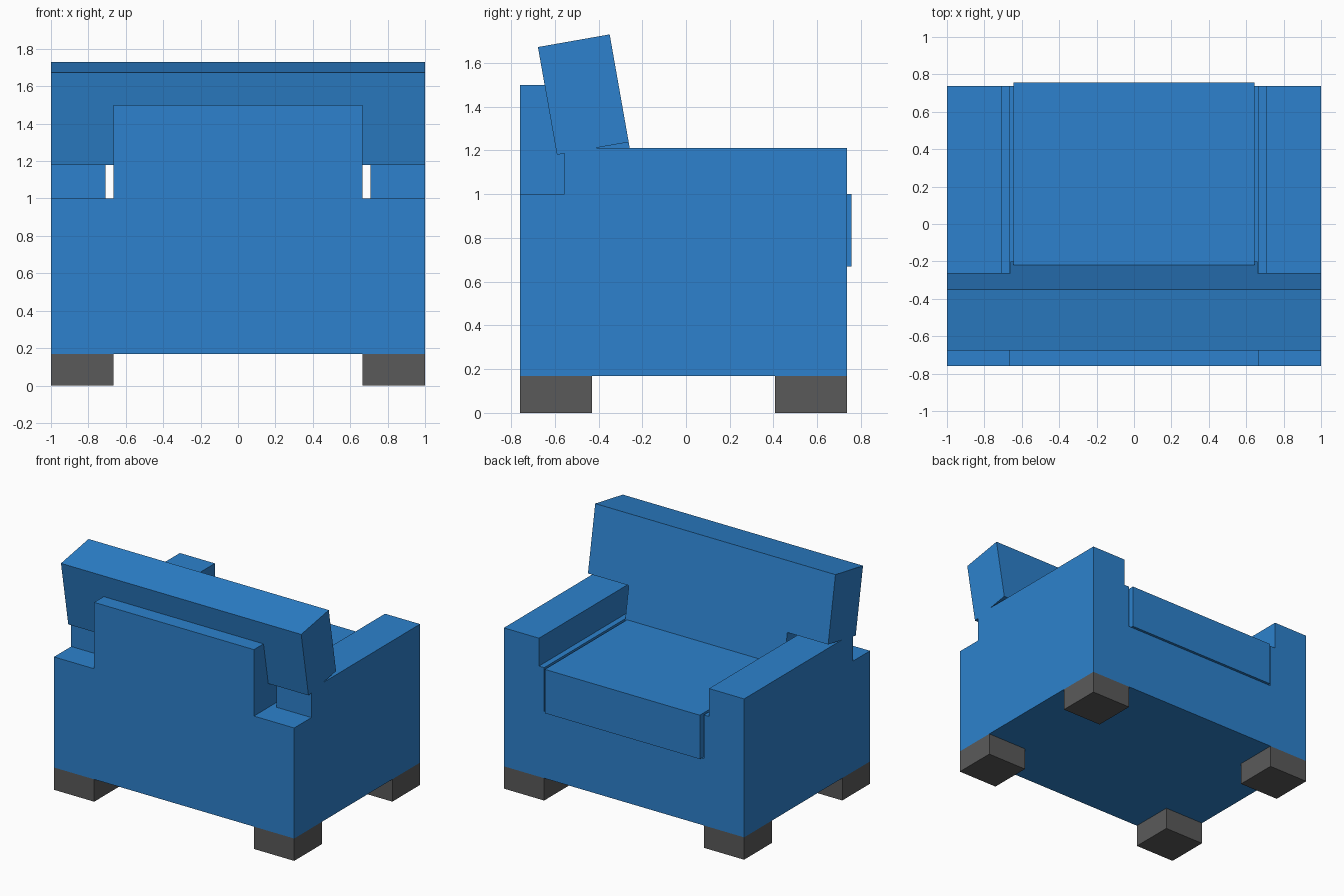
import bpy
import bmesh
from math import radians

if "Cube" in bpy.data.objects:
    bpy.data.objects.remove(bpy.data.objects["Cube"], do_unlink=True)


def material(name, colour):
    mat = bpy.data.materials.new(name)
    mat.use_nodes = True
    mat.diffuse_color = colour
    mat.node_tree.nodes["Principled BSDF"].inputs["Base Color"].default_value = colour
    return mat


blue = material("blue fabric", (0.026, 0.222, 0.61, 1))
grey = material("dark grey", (0.102, 0.102, 0.102, 1))


def extrude(name, half, y0, y1, mat):
    """Mirror a half outline (x, z) across x = 0 and extrude it from y0 to y1."""
    outline = half + [(-x, z) for x, z in reversed(half)]
    return prism(name, outline, y0, y1, mat)


def prism(name, outline, y0, y1, mat):
    bm = bmesh.new()
    face = bm.faces.new([bm.verts.new((x, y0, z)) for x, z in outline])
    moved = bmesh.ops.extrude_face_region(bm, geom=[face])["geom"]
    verts = [v for v in moved if isinstance(v, bmesh.types.BMVert)]
    bmesh.ops.translate(bm, verts=verts, vec=(0, y1 - y0, 0))
    bmesh.ops.recalc_face_normals(bm, faces=bm.faces[:])
    mesh = bpy.data.meshes.new(name)
    bm.to_mesh(mesh)
    bm.free()
    mesh.materials.append(mat)
    obj = bpy.data.objects.new(name, mesh)
    bpy.context.collection.objects.link(obj)
    return obj


def box(name, x0, x1, y0, y1, z0, z1, mat):
    return prism(name, [(x0, z0), (x1, z0), (x1, z1), (x0, z1)], y0, y1, mat)


BACK, FRONT = -0.76, 0.737
INNER, BOTTOM, SEAT, LEDGE = 0.665, 0.168, 0.67, 1.0

# U-shaped body with a channel for the seat
extrude("body", [(1, BOTTOM), (1, LEDGE), (INNER, LEDGE), (INNER, SEAT)],
        BACK, FRONT, blue)

# Upright panel behind the back cushion
box("back_panel", -INNER, INNER, BACK, -0.555, SEAT, 1.5, blue)

# Seat cushion, slightly proud of the body
box("seat_cushion", -0.645, 0.645, -0.5, 0.757, SEAT, LEDGE, blue)

# T-shaped leaning back cushion
cushion = extrude("back_cushion",
                  [(0.66, -0.36), (0.66, 0), (1, 0), (1, 0.5)],
                  0, 0.333, blue)
cushion.location = (0, -0.59, 1.18)
cushion.rotation_euler.x = radians(10)

# Arm tops and feet on each side
for side, sign in (("left", 1), ("right", -1)):
    x0, x1 = sorted((sign * 0.708, sign))
    box(side + "_arm", x0, x1, -0.555, FRONT, LEDGE, 1.21, blue)
    x0, x1 = sorted((sign * INNER, sign))
    box(side + "_rear_foot", x0, x1, BACK, -0.43, 0, BOTTOM, grey)
    box(side + "_front_foot", x0, x1, 0.407, FRONT, 0, BOTTOM, grey)
